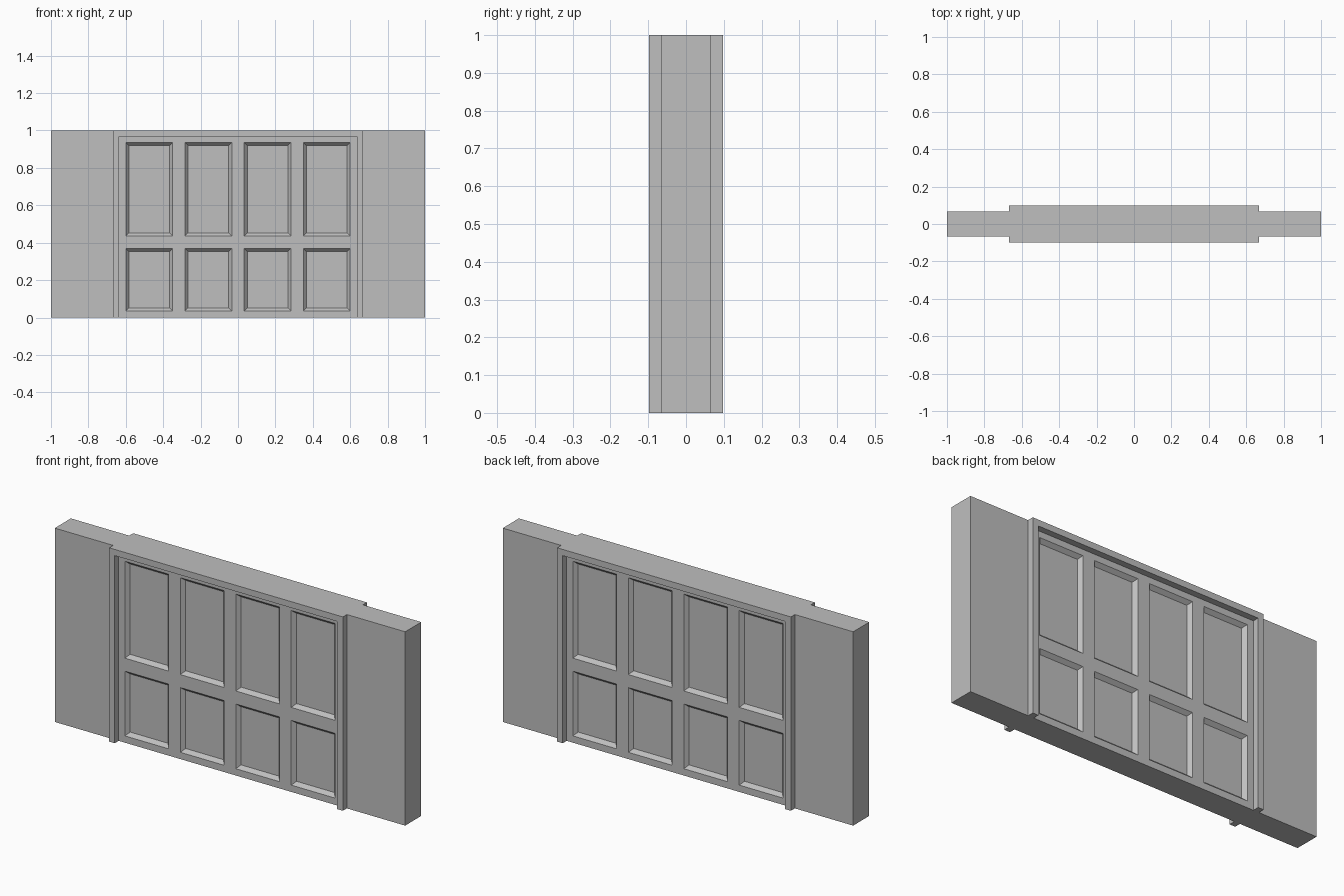
import bpy, bmesh

if "Cube" in bpy.data.objects:
    bpy.data.objects.remove(bpy.data.objects["Cube"])

WALL_Y = 0.0655      # half thickness of wall and door
FRAME_Y = 0.098      # half thickness of door frame
OUT_X, IN_X = 0.667, 0.635
TOP, IN_TOP = 1.0, 0.968

grey = bpy.data.materials.new("plain grey")
grey.diffuse_color = (0.52, 0.52, 0.52, 1)
grey.use_nodes = True
grey.node_tree.nodes["Principled BSDF"].inputs["Base Color"].default_value = grey.diffuse_color


def finish(name, bm):
    bmesh.ops.recalc_face_normals(bm, faces=bm.faces[:])
    mesh = bpy.data.meshes.new(name)
    bm.to_mesh(mesh)
    bm.free()
    mesh.materials.append(grey)
    obj = bpy.data.objects.new(name, mesh)
    bpy.context.collection.objects.link(obj)
    return obj


def extrude_y(bm, depth):
    """Thicken the flat faces at y = -depth back to y = +depth."""
    new = bmesh.ops.extrude_face_region(bm, geom=bm.faces[:], use_keep_orig=True)
    verts = [g for g in new["geom"] if isinstance(g, bmesh.types.BMVert)]
    bmesh.ops.translate(bm, verts=verts, vec=(0, 2 * depth, 0))
    bmesh.ops.recalc_face_normals(bm, faces=bm.faces[:])


def profile(name, points, depth):
    bm = bmesh.new()
    bm.faces.new([bm.verts.new((x, -depth, z)) for x, z in points])
    extrude_y(bm, depth)
    return finish(name, bm)


# Wall sections on either side
for name, a, b in (("left_wall", -1, -OUT_X), ("right_wall", OUT_X, 1)):
    profile(name, [(a, 0), (b, 0), (b, TOP), (a, TOP)], WALL_Y)

# Door frame: two jambs and a head in one profile
profile("door_frame", [(-OUT_X, 0), (-IN_X, 0), (-IN_X, IN_TOP), (IN_X, IN_TOP),
                       (IN_X, 0), (OUT_X, 0), (OUT_X, TOP), (-OUT_X, TOP)], FRAME_Y)

# Door: a grid of rails and stiles, every odd cell is a panel
xs = [-IN_X]
for i in range(4):
    centre = (i - 1.5) * 0.3165
    xs += [centre - 0.125, centre + 0.125]
xs.append(IN_X)
zs = [0, 0.035, 0.369, 0.436, 0.936, IN_TOP]

bm = bmesh.new()
grid = [[bm.verts.new((x, -WALL_Y, z)) for z in zs] for x in xs]
for i in range(len(xs) - 1):
    for j in range(len(zs) - 1):
        bm.faces.new((grid[i][j], grid[i + 1][j], grid[i + 1][j + 1], grid[i][j + 1]))
extrude_y(bm, WALL_Y)


def is_panel(face):
    c = face.calc_center_median()
    column = sum(x < c.x for x in xs) - 1
    row = sum(z < c.z for z in zs) - 1
    return abs(face.normal.y) > 0.9 and column % 2 == 1 and row % 2 == 1


# Sunken panels with sloped edges on both sides
panels = [f for f in bm.faces if is_panel(f)]
bmesh.ops.inset_individual(bm, faces=panels, thickness=0.017, depth=-0.019,
                           use_even_offset=True)
# Merge the plain rails and stiles into clean flat faces
bmesh.ops.dissolve_limit(bm, angle_limit=0.01, verts=bm.verts[:], edges=bm.edges[:])
bmesh.ops.triangulate(bm, faces=[f for f in bm.faces if len(f.verts) > 4])
finish("panelled_door", bm)
